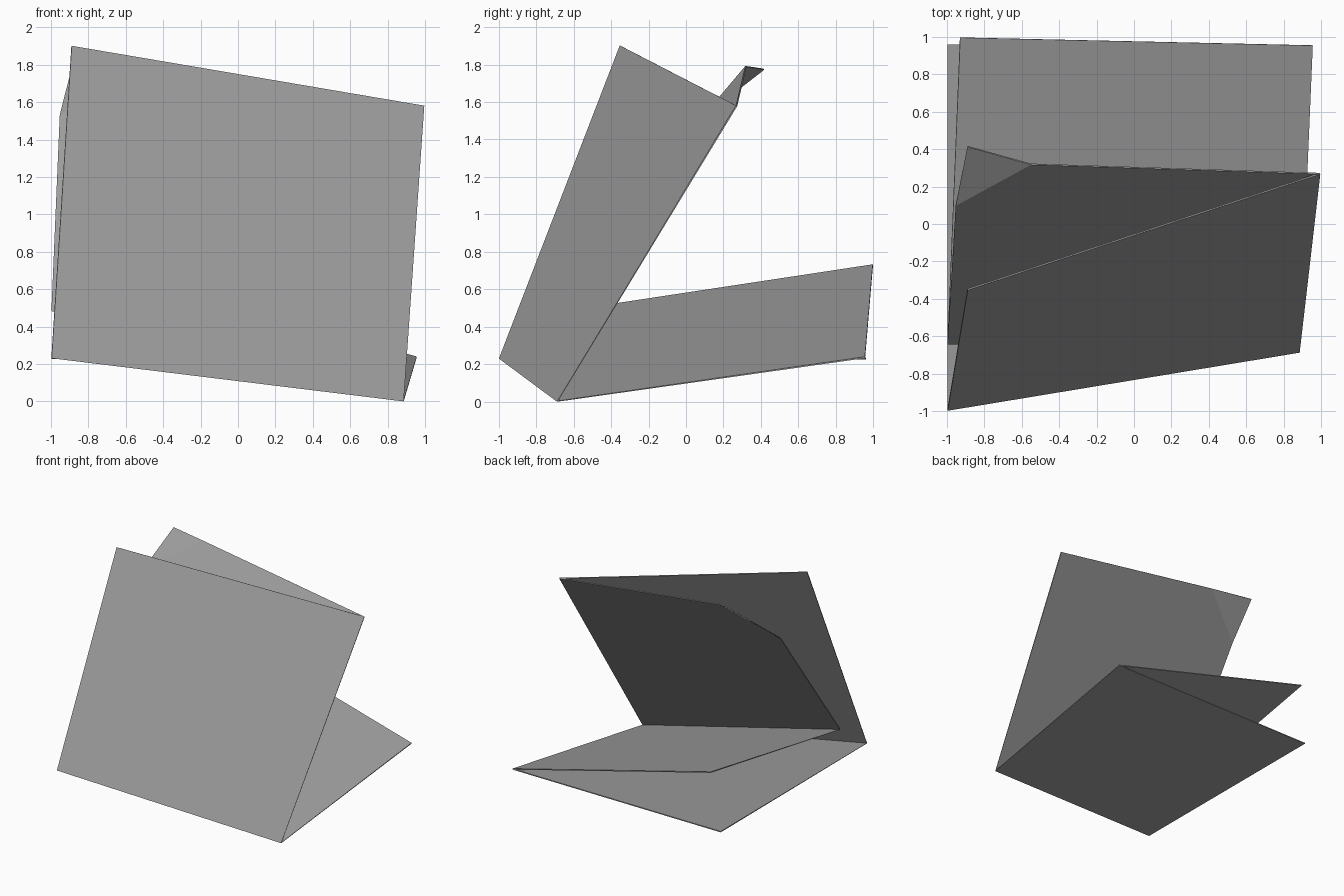
import bpy

if "Cube" in bpy.data.objects:
    bpy.data.objects.remove(bpy.data.objects["Cube"])

# one plain grey for the whole card
grey = bpy.data.materials.new("mid grey")
grey.diffuse_color = (0.35, 0.35, 0.35, 1)
grey.use_nodes = True
grey.node_tree.nodes["Principled BSDF"].inputs["Base Color"].default_value = grey.diffuse_color


def sheet(name, verts, faces, thickness=0.008):
    """Thin folded sheet made of a few flat panels."""
    mesh = bpy.data.meshes.new(name)
    mesh.from_pydata(verts, [], faces)
    mesh.materials.append(grey)
    obj = bpy.data.objects.new(name, mesh)
    bpy.context.collection.objects.link(obj)
    mod = obj.modifiers.new("thickness", 'SOLIDIFY')
    mod.thickness = thickness
    mod.offset = 0
    return obj


# the edge line where both sheets touch: top, fold and back ends
top_right = (0.995, 0.27, 1.58)
fold_right = (0.885, -0.685, 0.003)
back_right = (0.955, 0.955, 0.237)

# outer cover: standing front panel and lower panel, hinged at the front
sheet("outer_cover",
      [fold_right, top_right, (-0.89, -0.35, 1.90), (-0.997, -0.995, 0.233),
       (-0.997, 0.96, 0.23), back_right],
      [(0, 1, 2, 3), (3, 4, 5, 0)])

# inner page: upper panel with a bent corner, and lower panel
sheet("inner_page",
      [fold_right, top_right, (-0.55, 0.32, 1.79), (-0.953, 0.10, 1.53),
       (-0.997, -0.64, 0.485), (-0.93, 0.997, 0.73), back_right,
       (-0.89, 0.415, 1.775)],
      [(0, 1, 2, 3, 4), (0, 4, 5, 6), (3, 2, 7)])
